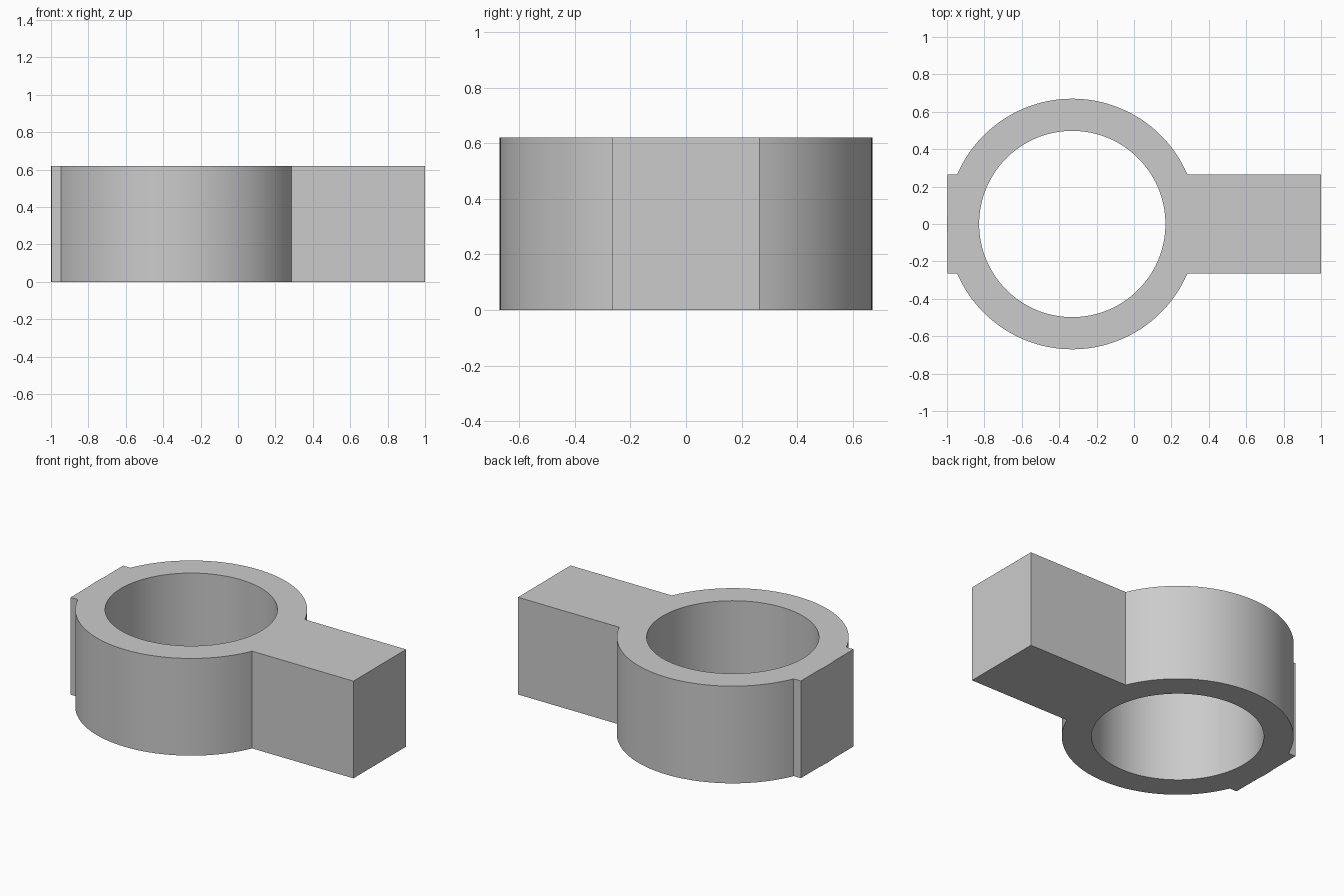
import bpy
import bmesh
from math import asin, acos, cos, sin, pi, radians

cube = bpy.data.objects.get("Cube")
if cube:
    bpy.data.objects.remove(cube, do_unlink=True)

CENTRE_X = -0.33
OUTER, INNER = 0.67, 0.498
HALF_WIDTH, HEIGHT = 0.265, 0.62
BAR_LEFT, BAR_RIGHT = -0.996, 1.0


def arc(radius, start, end, steps):
    """Points along an arc about the ring's centre."""
    angles = [start + (end - start) * i / steps for i in range(steps + 1)]
    return [(CENTRE_X + radius * cos(t), radius * sin(t)) for t in angles]


def add_loop(bm, points):
    verts = [bm.verts.new((x, y, 0)) for x, y in points]
    return [bm.edges.new((v, verts[i - 1])) for i, v in enumerate(verts)]


# Outline: ring and bar merged, with the ring bulging just past the bar's stub
join = asin(HALF_WIDTH / OUTER)
bulge = acos((CENTRE_X - BAR_LEFT) / OUTER)
outline = (arc(OUTER, join, pi - join, 48)
           + [(BAR_LEFT, HALF_WIDTH)]
           + arc(OUTER, pi - bulge, pi + bulge, 6)
           + [(BAR_LEFT, -HALF_WIDTH)]
           + arc(OUTER, pi + join, 2 * pi - join, 48)
           + [(BAR_RIGHT, -HALF_WIDTH), (BAR_RIGHT, HALF_WIDTH)])
bore = arc(INNER, 0, 2 * pi, 120)[:-1]

# Fill the profile around the bore and extrude it upwards
bm = bmesh.new()
edges = add_loop(bm, outline) + add_loop(bm, bore)
bmesh.ops.triangle_fill(bm, edges=edges, use_beauty=True, normal=(0, 0, 1))
result = bmesh.ops.extrude_face_region(bm, geom=bm.faces[:])
top = [g for g in result["geom"] if isinstance(g, bmesh.types.BMVert)]
bmesh.ops.translate(bm, verts=top, vec=(0, 0, HEIGHT))
bmesh.ops.recalc_face_normals(bm, faces=bm.faces[:])
mesh = bpy.data.meshes.new("ring_with_bar")
bm.to_mesh(mesh)
bm.free()

# Plain grey material
grey = bpy.data.materials.new("light_grey")
grey.use_nodes = True
grey.diffuse_color = (0.6, 0.6, 0.6, 1)
grey.node_tree.nodes["Principled BSDF"].inputs["Base Color"].default_value = (0.6, 0.6, 0.6, 1)
mesh.materials.append(grey)

ring = bpy.data.objects.new("ring_with_bar", mesh)
bpy.context.collection.objects.link(ring)
bpy.ops.object.select_all(action="DESELECT")
ring.select_set(True)
bpy.context.view_layer.objects.active = ring
bpy.ops.object.shade_smooth_by_angle(angle=radians(20))
